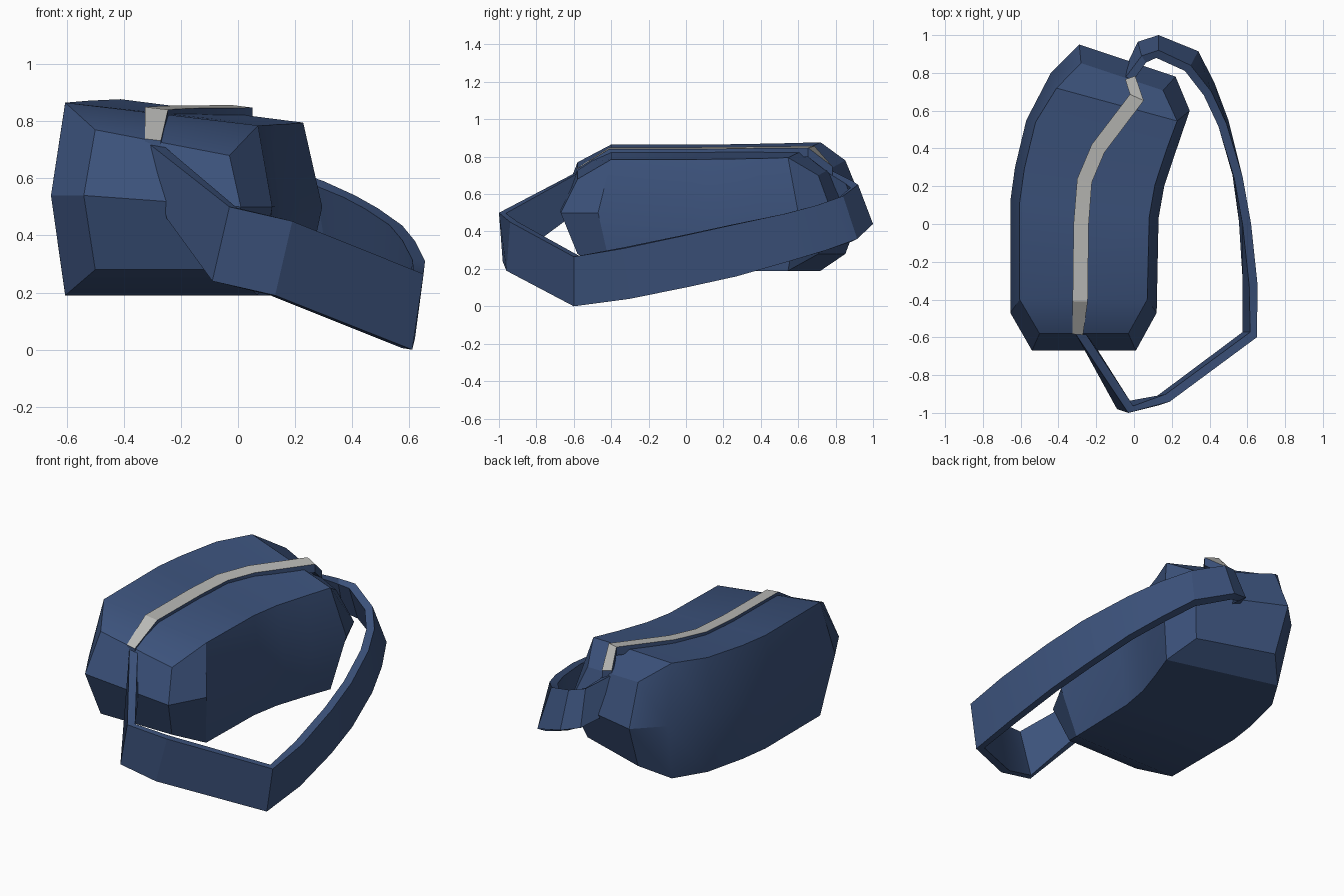
import bpy, bmesh, math
from mathutils import Vector

if "Cube" in bpy.data.objects:
    bpy.data.objects.remove(bpy.data.objects["Cube"])


def material(name, rgb):
    m = bpy.data.materials.new(name)
    m.diffuse_color = (*rgb, 1)
    m.use_nodes = True
    m.node_tree.nodes["Principled BSDF"].inputs["Base Color"].default_value = m.diffuse_color
    return m


navy = material("navy_fabric", (0.045, 0.085, 0.20))
grey = material("zip_grey", (0.48, 0.48, 0.46))


def loft(name, rings, caps, mats, angle=30, strip=None):
    """Skin equal-length closed rings; caps lists index tuples closing each end."""
    bm = bmesh.new()
    vs = [[bm.verts.new(p) for p in r] for r in rings]
    n = len(rings[0])
    for a, b in zip(vs, vs[1:]):
        for i in range(n):
            j = (i + 1) % n
            f = bm.faces.new((a[i], a[j], b[j], b[i]))
            if i == strip:
                f.material_index = 1
    for ring in (vs[0], vs[-1]):
        for c in caps:
            bm.faces.new([ring[i] for i in c])
    bmesh.ops.recalc_face_normals(bm, faces=bm.faces)
    me = bpy.data.meshes.new(name)
    bm.to_mesh(me)
    bm.free()
    for m in mats:
        me.materials.append(m)
    for p in me.polygons:
        p.use_smooth = True
    me.set_sharp_from_angle(angle=math.radians(angle))
    ob = bpy.data.objects.new(name, me)
    bpy.context.collection.objects.link(ob)
    return ob


# Bag body: stations give left and right mid points in plan, the shift of the
# top and bottom edges along the bag, and top-left, top-right, bottom heights
stations = [
    ((-0.54, -0.67), (0.01, -0.67), 0.09, 0.77, 0.68, 0.28),
    ((-0.655, -0.47), (0.12, -0.47), 0.07, 0.865, 0.785, 0.19),
    ((-0.655, 0.12), (0.13, 0.03), 0, 0.865, 0.785, 0.19),
    ((-0.63, 0.30), (0.16, 0.20), 0, 0.867, 0.787, 0.19),
    ((-0.57, 0.55), (0.22, 0.38), 0, 0.872, 0.79, 0.19),
    ((-0.44, 0.80), (0.295, 0.60), -0.07, 0.877, 0.795, 0.19),
    ((-0.29, 0.95), (0.22, 0.78), -0.09, 0.78, 0.70, 0.28),
]
rings = []
for l, r, shift, ztl, ztr, zb in stations:
    l, r = Vector(l), Vector(r)
    across = (r - l).normalized()
    along = Vector((-across.y, across.x)) * shift
    inset = across * (0.04 if abs(shift) == 0.09 else 0.05)
    li, ri = l + inset + along, r - inset + along
    rings.append([(*l, 0.54), (*li, ztl), (*ri, ztr),
                  (*r, 0.50), (*ri, zb), (*li, zb)])
loft("bag_body", rings, [(0, 1, 2, 3), (0, 3, 4, 5)], [navy])

# Zip: raised navy strip with a grey top, following the bag's middle
path = [Vector(p) for p in (
    (-0.298, -0.585, 0.735), (-0.285, -0.41, 0.845), (-0.28, 0.0, 0.845),
    (-0.262, 0.23, 0.847), (-0.19, 0.40, 0.85), (0.015, 0.67, 0.852),
    (-0.02, 0.775, 0.75))]
rings = []
for i, p in enumerate(path):
    d = path[min(i + 1, len(path) - 1)] - path[max(i - 1, 0)]
    side = Vector((d.y, -d.x, 0)).normalized() * (0.028 if i in (0, 6) else 0.04)
    side.z = -0.116 * side.length
    down = Vector((0, 0, -0.05))
    rings.append([p - side, p + side, p + side + down, p - side + down])
loft("zip_strip", rings, [(0, 1, 2, 3)], [navy, grey], 30, strip=0)

# Waist strap: outer top and bottom edges, thickened inwards
edges = [
    ((-0.31, -0.58, 0.72), (-0.25, -0.66, 0.46)),
    ((-0.03, -1.0, 0.50), (-0.09, -0.98, 0.24)),
    ((0.19, -0.94, 0.45), (0.13, -0.96, 0.19)),
    ((0.65, -0.60, 0.265), (0.61, -0.60, 0.0)),
    ((0.655, -0.33, 0.31), (0.62, -0.30, 0.04)),
    ((0.62, 0.0, 0.38), (0.60, 0.02, 0.105)),
    ((0.575, 0.25, 0.435), (0.565, 0.27, 0.16)),
    ((0.49, 0.53, 0.495), (0.50, 0.55, 0.24)),
    ((0.41, 0.70, 0.54), (0.425, 0.75, 0.30)),
    ((0.30, 0.84, 0.59), (0.34, 0.915, 0.36)),
    ((0.13, 0.92, 0.65), (0.13, 1.0, 0.44)),
    ((0.04, 0.89, 0.67), (0.02, 0.965, 0.47)),
    ((-0.05, 0.77, 0.73), (-0.03, 0.86, 0.50)),
]
edges = [(Vector(t), Vector(b)) for t, b in edges]
mids = [(t + b) / 2 for t, b in edges]
rings = []
for i, (t, b) in enumerate(edges):
    d = mids[min(i + 1, len(mids) - 1)] - mids[max(i - 1, 0)]
    off = d.cross(t - b).normalized() * 0.045
    rings.append([t, b, b - off, t - off])
loft("waist_strap", rings, [(0, 1, 2, 3)], [navy], 25)
